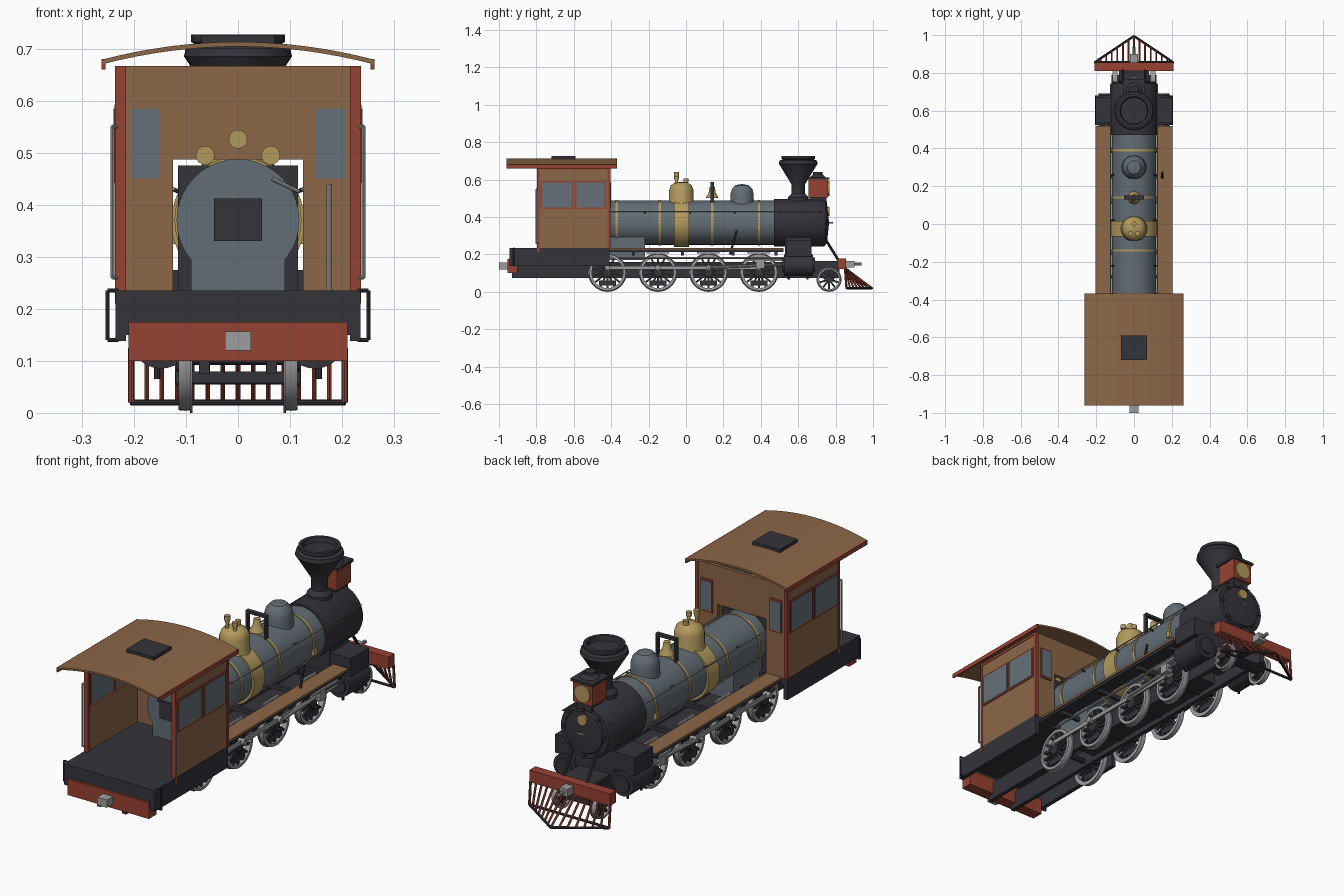
import bpy, bmesh, math
from mathutils import Vector, Matrix

old = bpy.data.objects.get("Cube")
if old:
    bpy.data.objects.remove(old, do_unlink=True)


def material(name, red, green, blue):
    mat = bpy.data.materials.new(name)
    mat.use_nodes = True
    mat.diffuse_color = (red, green, blue, 1)
    shader = next(n for n in mat.node_tree.nodes if n.type == 'BSDF_PRINCIPLED')
    shader.inputs["Base Color"].default_value = (red, green, blue, 1)
    shader.inputs["Roughness"].default_value = .7
    return mat


wood = material("brown wood", .26, .135, .062)
black = material("black iron", .035, .033, .042)
paint = material("red paint", .31, .055, .033)
steel = material("blue grey steel", .125, .155, .18)
brass = material("brass", .45, .32, .11)
bright = material("bright metal", .34, .34, .34)
glass = material("window glass", .13, .165, .19)


def finish(name, bm, mat, mirror=False):
    """Turn a bmesh in world space into an object, optionally mirrored in x."""
    bmesh.ops.recalc_face_normals(bm, faces=bm.faces)
    for face in bm.faces:
        face.smooth = True
    for edge in bm.edges:
        edge.smooth = edge.calc_face_angle(math.pi) < math.radians(35)
    mesh = bpy.data.meshes.new(name)
    bm.to_mesh(mesh)
    bm.free()
    mesh.materials.append(mat)
    obj = bpy.data.objects.new(name, mesh)
    bpy.context.scene.collection.objects.link(obj)
    if mirror:
        obj.modifiers.new("mirror", 'MIRROR').use_mirror_merge = False
    return obj


def add_box(bm, xs, ys, zs, turn=None):
    low, high = map(Vector, zip(xs, ys, zs))
    mat = Matrix.Translation((low + high) / 2) @ Matrix.Diagonal((high - low).to_4d())
    bmesh.ops.create_cube(bm, size=1, matrix=turn @ mat if turn else mat)


def box(name, mat, xs, ys, zs, mirror=False):
    bm = bmesh.new()
    add_box(bm, xs, ys, zs)
    return finish(name, bm, mat, mirror)


def add_rod(bm, start, end, radius, sides):
    start, end = Vector(start), Vector(end)
    axis = end - start
    place = Matrix.Translation((start + end) / 2) @ axis.to_track_quat('Z', 'Y').to_matrix().to_4x4()
    bmesh.ops.create_cone(bm, cap_ends=True, segments=sides, radius1=radius,
                          radius2=radius, depth=axis.length, matrix=place)


def rods(name, mat, radius, pairs, sides=8, mirror=False):
    bm = bmesh.new()
    for start, end in pairs:
        add_rod(bm, start, end, radius, sides)
    return finish(name, bm, mat, mirror)


def lathe(name, mat, profile, place, steps=32, mirror=False):
    """Revolve (radius, height) points about z, then move by the matrix place."""
    bm = bmesh.new()
    verts = [bm.verts.new((r, 0, h)) for r, h in profile]
    edges = [bm.edges.new(pair) for pair in zip(verts, verts[1:])]
    bmesh.ops.spin(bm, geom=verts + edges, axis=(0, 0, 1), cent=(0, 0, 0),
                   angle=math.tau, steps=steps)
    bmesh.ops.remove_doubles(bm, verts=bm.verts, dist=.0001)
    bm.transform(place)
    return finish(name, bm, mat, mirror)


def at(y, z=0, x=0):
    return Matrix.Translation((x, y, z))


along_y = Matrix.Rotation(-math.pi / 2, 4, 'X')
along_x = Matrix.Rotation(math.pi / 2, 4, 'Y')
axis_z = .37

# Boiler, firebox and smokebox
rods("boiler", steel, .118, [((0, -.5, axis_z), (0, .48, axis_z))], 40)
box("firebox", steel, (-.09, .09), (-.5, -.22), (.17, .36))
box("firebox_backing", black, (-.115, .115), (-.46, -.43), (.235, .475))
box("firebox_door", black, (-.046, .046), (-.51, -.495), (.33, .412))
lathe("smokebox", black, [(0, 0), (.127, 0), (.127, .265), (.122, .275), (.1, .275),
      (.095, .285), (0, .295)], at(.47, axis_z) @ along_y, 40)
for y in (-.37, -.14, .14, .39):
    rods("boiler_band", brass, .122, [((0, y - .006, axis_z), (0, y + .006, axis_z))], 40)
rods("number_plate", brass, .024, [((0, .75, .43), (0, .768, .43))], 20)
rods("door_handle", bright, .005, [((-.02, .775, axis_z), (.02, .775, axis_z)),
     ((0, .75, axis_z), (0, .785, axis_z))])
rods("door_dogs", black, .008, [((.105 * math.cos(a), .735, axis_z + .105 * math.sin(a)),
     (.105 * math.cos(a), .755, axis_z + .105 * math.sin(a)))
     for a in (math.tau * k / 8 for k in range(8))])
rods("boiler_handrail", bright, .003, [((.124, -.41, .43), (.124, .73, .43))], mirror=True)
rods("handrail_posts", black, .004, [((.1, y, .42), (.126, y, .43))
     for y in (-.22, .02, .26, .5, .72)], mirror=True)
box("check_valve", brass, (.112, .128), (.38, .4), (.325, .355), True)

# Chimney and domes
lathe("chimney", black, [(.055, .47), (.055, .505), (.036, .525), (.036, .575), (.097, .675),
      (.104, .685), (.1, .702), (.083, .708), (.09, .713), (.09, .727), (.075, .727),
      (.07, .705), (0, .705)], at(.6))
lathe("sand_dome", steel, [(.066, .46), (.062, .495), (.062, .525), (.054, .55), (.035, .57),
      (0, .577)], at(.3))
lathe("steam_dome", brass, [(.078, .455), (.07, .475), (.065, .49), (.065, .545), (.055, .57),
      (.035, .584), (0, .588)], at(-.025))
rods("dome_saddle", brass, .128, [((0, -.065, axis_z - .003), (0, .015, axis_z - .003))], 40)
for x, y, top in ((-.02, -.05, .64), (.02, -.05, .62), (0, 0, .605)):
    lathe("safety_valve", brass, [(.009, .57), (.007, .6), (.013, top - .02), (.013, top),
          (0, top)], at(y, 0, x), 12)
lathe("bell", brass, [(0, .565), (.014, .56), (.019, .53), (.034, .503), (0, .503)], at(.14))
box("bell_post", black, (.043, .053), (.13, .15), (.46, .585), True)
box("bell_yoke", black, (-.053, .053), (.13, .15), (.575, .587))

# Headlight
box("headlight_case", paint, (-.05, .05), (.655, .76), (.505, .6))
box("headlight_bracket", black, (-.04, .04), (.66, .75), (.47, .506))
box("headlight_roof", black, (-.058, .058), (.648, .768), (.6, .612))
lathe("headlight_vent", black, [(.045, .61), (.025, .628), (.025, .64), (0, .64)], at(.705), 16)
rods("headlight_lens", brass, .04, [((0, .75, .553), (0, .766, .553))], 24)

# Cab walls and windows
box("cab_side_wall", wood, (.22, .233), (-.79, -.41), (.235, .667), True)
box("cab_front_wall", wood, (.125, .222), (-.425, -.41), (.235, .667), True)
box("cab_front_header", wood, (-.126, .126), (-.425, -.41), (.487, .667))
box("cab_rear_trim", paint, (.215, .236), (-.796, -.784), (.21, .667), True)
box("cab_front_trim", paint, (.222, .236), (-.419, -.405), (.235, .667), True)
box("cab_top_trim", paint, (.23, .236), (-.79, -.41), (.655, .667), True)
for start, end in ((-.77, -.61), (-.585, -.435)):
    box("side_window_frame", paint, (.217, .237), (start - .008, end + .008), (.442, .593), True)
    box("side_window_glass", glass, (.216, .239), (start, end), (.45, .585), True)
box("front_window_trim", paint, (.148, .208), (-.411, -.404), (.442, .593), True)
box("front_window_glass", glass, (.15, .206), (-.427, -.402), (.45, .585), True)
rods("cab_handrail", bright, .004, [((.241, -.8, .26), (.241, -.8, .55)),
     ((.23, -.79, .26), (.241, -.8, .26)), ((.23, -.79, .55), (.241, -.8, .55))], mirror=True)

# Arched cab roof as an extruded strip
bm = bmesh.new()
arc = [(x, .713 - .5 * x * x) for x in (.26 * k / 8 for k in range(-8, 9))]
outline = arc + [(x, z - .009) for x, z in reversed(arc)]
face = bm.faces.new([bm.verts.new((x, -.96, z)) for x, z in outline])
side = bmesh.ops.extrude_face_region(bm, geom=[face])["geom"]
bmesh.ops.translate(bm, vec=(0, .592, 0), verts=[v for v in side if isinstance(v, bmesh.types.BMVert)])
finish("cab_roof", bm, wood)
box("roof_fascia", paint, (.255, .262), (-.96, -.368), (.66, .68), True)
box("roof_hatch", black, (-.07, .07), (-.72, -.59), (.7, .726))

# Cab floor, skirts and rear beam
box("cab_floor", black, (-.235, .235), (-.945, -.41), (.205, .235))
box("floor_skirt", black, (.215, .235), (-.945, -.41), (.138, .21), True)
box("rear_skirt", black, (-.23, .23), (-.945, -.925), (.15, .21))
box("rear_beam", paint, (-.21, .21), (-.955, -.9), (.1, .175))
box("rear_coupler", bright, (-.025, .025), (-1, -.95), (.12, .156))
rods("step_loop", black, .004, [((.23, -.92, .235), (.251, -.92, .235)),
     ((.251, -.92, .235), (.251, -.92, .14)), ((.251, -.92, .14), (.23, -.92, .14))], mirror=True)

# Cab controls
rods("gauges", brass, .018, [((x, -.47, z), (x, -.455, z))
     for x, z in ((-.063, .495), (.063, .495), (0, .526))], 20)
rods("regulator", bright, .004, [((.065, -.52, .45), (.118, -.52, .425))])
rods("reversing_lever", bright, .005, [((.175, -.55, .235), (.175, -.55, .44))])
rods("reach_lever", black, .006, [((.15, .235, .2), (.15, .272, .33))], mirror=False)

# Frames, running boards and cylinders
box("main_frame", black, (.055, .075), (-.93, .82), (.075, .16), True)
box("frame_filler", black, (-.06, .06), (-.35, .5), (.1, .15))
box("running_board", wood, (.127, .205), (-.41, .52), (.226, .236), True)
box("board_edge", black, (.13, .2), (-.41, .52), (.214, .227), True)
for y in (-.28, -.02, .25, .48):
    box("board_bracket", black, (-.19, .19), (y - .008, y + .008), (.195, .215))
box("cylinder_saddle", black, (-.1, .1), (.53, .67), (.13, .3))
box("valve_chest", black, (.1, .205), (.535, .67), (.19, .275), True)
rods("cylinder", black, .058, [((.148, .525, .143), (.148, .68, .143))], 28, True)
rods("cylinder_cover", black, .04, [((.148, .515, .143), (.148, .69, .143))], 20, True)
rods("drain_cocks", black, .006, [((.155, y, .065), (.155, y, .1)) for y in (.55, .65)], mirror=True)
box("pilot_deck", black, (-.08, .08), (.66, .82), (.145, .165))
rods("deck_brace", black, .007, [((.06, .74, .29), (.06, .815, .17))], mirror=True)


# Spoked wheels with bright tyres
def wheel(label, y, radius, spokes):
    place = at(y, radius + .004, .102) @ along_x
    lathe(label + "_tyre", bright, [(radius * .84, -.012), (radius * .98, -.012), (radius, .0),
          (radius * .98, .012), (radius * .84, .012), (radius * .84, -.012)], place, 32, True)
    lathe(label + "_flange", bright, [(radius * .85, -.015), (radius + .004, -.015),
          (radius + .004, -.01), (radius * .85, -.01), (radius * .85, -.015)], place, 32, True)
    bm = bmesh.new()
    for k in range(spokes):
        turn = place @ Matrix.Rotation(math.tau * k / spokes, 4, 'Z')
        add_box(bm, (0, radius * .86), (-.005, .005), (-.006, .006), turn)
    finish(label + "_spokes", bm, black, True)
    lathe(label + "_hub", black, [(0, -.016), (radius * .25, -.016), (radius * .25, .016),
          (0, .016)], place, 16, True)
    rods(label + "_axle", black, .012, [((-.1, y, radius + .004), (.1, y, radius + .004))])


drivers = (-.42, -.15, .12, .39)
for y in drivers:
    wheel("driving_wheel", y, .1, 14)
    box("counterweight", black, (.096, .11), (y - .045, y + .045), (.035, .062), True)
    rods("crank_pin", bright, .014, [((.1, y, .13), (.142, y, .13))], 12, True)
    box("spring_hanger", bright, (.08, .09), (y - .06, y + .06), (.205, .214), True)
wheel("pilot_wheel", .765, .063, 10)
box("pilot_truck", black, (-.12, .12), (.74, .79), (.057, .08))

# Rods and valve gear
box("coupling_rod", bright, (.122, .13), (drivers[0], drivers[-1]), (.121, .139), True)
rods("main_rod", bright, .008, [((.138, .12, .13), (.138, .42, .143))], mirror=True)
rods("piston_rod", bright, .006, [((.148, .4, .143), (.148, .53, .143))], mirror=True)
box("crosshead", bright, (.13, .16), (.375, .42), (.125, .165), True)
box("slide_bar", bright, (.135, .16), (.33, .53), (.166, .176), True)
rods("valve_rod", bright, .005, [((.15, -.36, .182), (.15, .53, .182))], mirror=True)

# Front beam, coupler and slatted pilot
box("front_beam", paint, (-.208, .208), (.81, .855), (.122, .178))
box("front_coupler", bright, (-.02, .02), (.85, .9), (.13, .165))
rods("coupler_pin", bright, .008, [((0, .89, .148), (0, .937, .148))])
nose, corner = Vector((0, .995, .02)), Vector((.205, .858, .02))
rods("pilot_frame", black, .006, [(nose, corner), (corner, (0, .858, .02))], mirror=True)
rods("pilot_corner", paint, .006, [(corner, (.205, .85, .125))], mirror=True)
slats = [nose.lerp(corner, k / 7) for k in range(7)]
rods("pilot_slats", paint, .005, [(p, (p.x, .85, .128)) for p in slats], 6, True)
